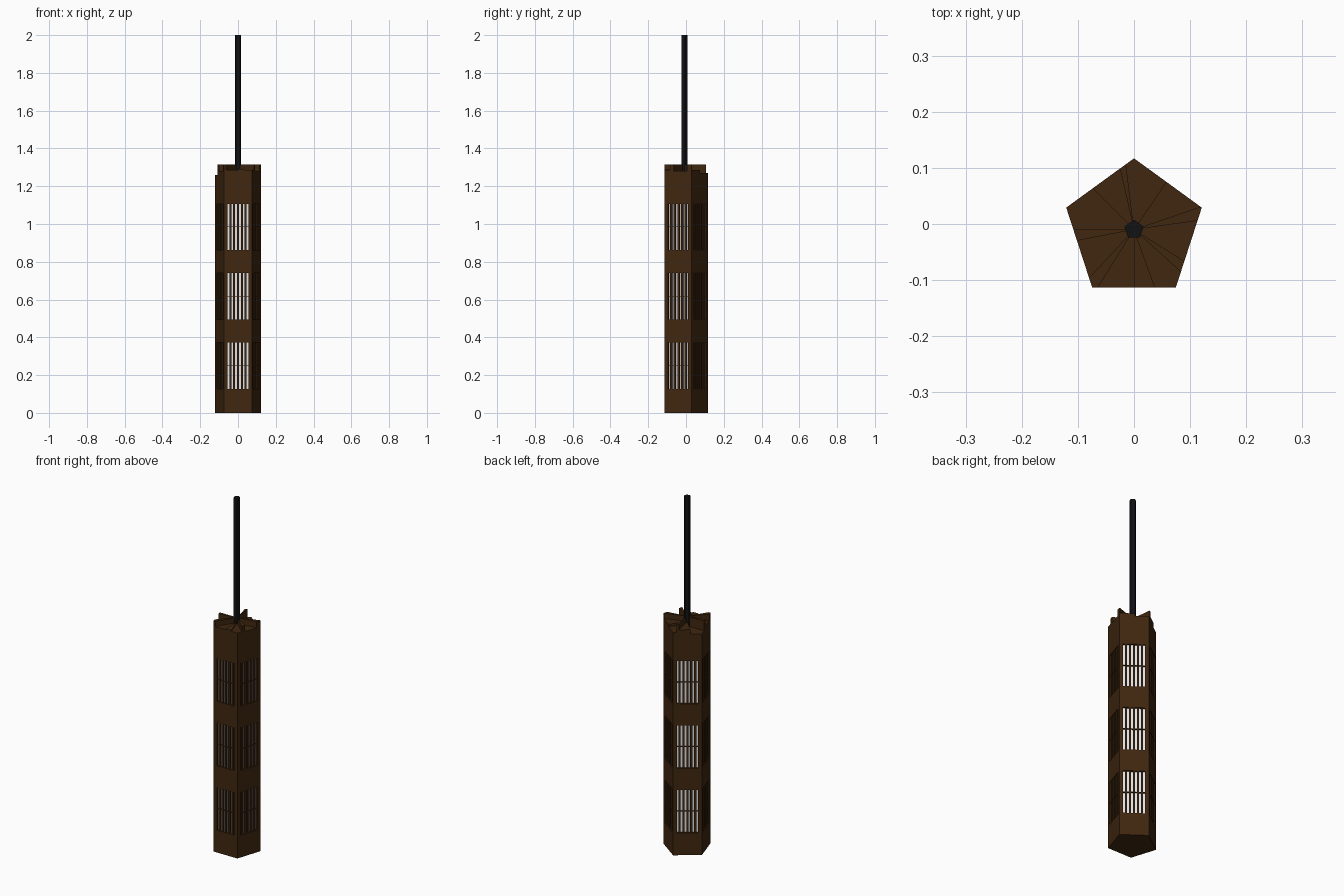
import bpy, bmesh, math
from mathutils import Vector, Matrix

cube = bpy.data.objects.get("Cube")
if cube:
    bpy.data.objects.remove(cube, do_unlink=True)


def material(name, rgb, rough=0.8):
    m = bpy.data.materials.new(name)
    m.use_nodes = True
    m.diffuse_color = (*rgb, 1)
    bsdf = m.node_tree.nodes["Principled BSDF"]
    bsdf.inputs["Base Color"].default_value = (*rgb, 1)
    bsdf.inputs["Roughness"].default_value = rough
    return m


BROWN = material("dark brown wall", (0.05, 0.02, 0.005))
PALE = material("pale window pane", (0.8, 0.8, 0.82))
BLACK = material("black mast", (0.006, 0.006, 0.007))

RADIUS = 0.127
APOTHEM = RADIUS * math.cos(math.pi / 5)
HALF = RADIUS * math.sin(math.pi / 5)
CENTRE = Vector((0, -0.01, 0))
CORNERS = [18 + 72 * i for i in range(5)]
BODY_TOP = 1.25
WIN_HALF, WIN_HEIGHT, RECESS = 0.055, 0.245, 0.011
WIN_BOTTOMS = [0.127 + 0.3675 * i for i in range(3)]


def finish(name, bm, *mats):
    mesh = bpy.data.meshes.new(name)
    bm.to_mesh(mesh)
    bm.free()
    for m in mats:
        mesh.materials.append(m)
    ob = bpy.data.objects.new(name, mesh)
    bpy.context.collection.objects.link(ob)
    return ob


def prism(bm, outline, z0, z1):
    low = [bm.verts.new((p.x, p.y, z0)) for p in outline]
    high = [bm.verts.new((p.x, p.y, z1)) for p in outline]
    n = len(outline)
    bm.faces.new(low[::-1])
    bm.faces.new(high)
    for i in range(n):
        j = (i + 1) % n
        bm.faces.new((low[i], low[j], high[j], high[i]))


def rim(deg):
    """Point of the pentagon outline at an angle."""
    off = (deg - 18) % 72 - 36
    r = APOTHEM / math.cos(math.radians(off))
    a = math.radians(deg)
    return CENTRE + Vector((r * math.cos(a), r * math.sin(a), 0))


def box(bm, frame, x, y, z):
    """Box in a wall frame: x along the wall, y outward, z up."""
    size = Matrix.Diagonal((x[1] - x[0], y[1] - y[0], z[1] - z[0], 1))
    mid = Vector((sum(x) / 2, sum(y) / 2, sum(z) / 2))
    bmesh.ops.create_cube(bm, size=1, matrix=frame @ Matrix.Translation(mid) @ size)


# Wall frames, one for each side of the tower
frames = [Matrix.Translation(CENTRE) @ Matrix.Rotation(math.radians(c + 36 - 90), 4, 'Z')
          for c in CORNERS]

# Tower walls with recessed panes
bm = bmesh.new()
columns = [-HALF, -WIN_HALF, WIN_HALF, HALF]
rows = [0] + [z for b in WIN_BOTTOMS for z in (b, b + WIN_HEIGHT)] + [BODY_TOP]
for frame in frames:
    grid = [[bm.verts.new(frame @ Vector((x, APOTHEM, z))) for x in columns] for z in rows]
    for r in range(len(rows) - 1):
        for c in range(3):
            quad = (grid[r][c + 1], grid[r][c], grid[r + 1][c], grid[r + 1][c + 1])
            if c != 1 or r % 2 == 0:
                bm.faces.new(quad)
                continue
            shift = frame.to_3x3() @ Vector((0, -RECESS, 0))
            inner = [bm.verts.new(v.co + shift) for v in quad]
            bm.faces.new(inner).material_index = 1
            for i in range(4):
                j = (i + 1) % 4
                bm.faces.new((quad[i], quad[j], inner[j], inner[i]))
base = [bm.verts.new(rim(c)) for c in CORNERS]
bm.faces.new(base[::-1])
finish("tower_walls", bm, BROWN, PALE)

# Upright slats and a thin crossbar in every window
slats, bars = bmesh.new(), bmesh.new()
SLITS, SLIT = 6, 0.009
slat = (2 * WIN_HALF - SLITS * SLIT) / (SLITS - 1)
for frame in frames:
    for z in WIN_BOTTOMS:
        for i in range(SLITS - 1):
            x = -WIN_HALF + SLIT + i * (slat + SLIT)
            box(slats, frame, (x, x + slat), (APOTHEM - RECESS, APOTHEM - 0.003),
                (z, z + WIN_HEIGHT))
        mid = z + WIN_HEIGHT / 2
        box(bars, frame, (-WIN_HALF, WIN_HALF), (APOTHEM - RECESS, APOTHEM - 0.001),
            (mid - 0.001, mid + 0.001))
finish("window_slats", slats, BROWN)
finish("window_crossbars", bars, BROWN)

# Crown: roof sectors with raised radial fins between them
FIN = 1.315
sectors = [(8, FIN), (19, 1.285), (56, 1.27), (97, FIN), (103, 1.285), (135, 1.26),
           (180, FIN), (191, 1.28), (227, FIN), (238, 1.285), (270, 1.29),
           (290, 1.285), (318, FIN), (328, 1.28)]
bm = bmesh.new()
for i, (start, top) in enumerate(sectors):
    end = sectors[i + 1][0] if i + 1 < len(sectors) else sectors[0][0] + 360
    angles = [start] + [c for c in CORNERS if start < c < end] + [end]
    prism(bm, [CENTRE] + [rim(a) for a in angles], BODY_TOP - 0.001, top)
finish("roof_crown", bm, BROWN)

# Mast
bm = bmesh.new()
prism(bm, [CENTRE + (rim(c) - CENTRE) * 0.14 for c in CORNERS], BODY_TOP, 2.0)
finish("mast", bm, BLACK)
